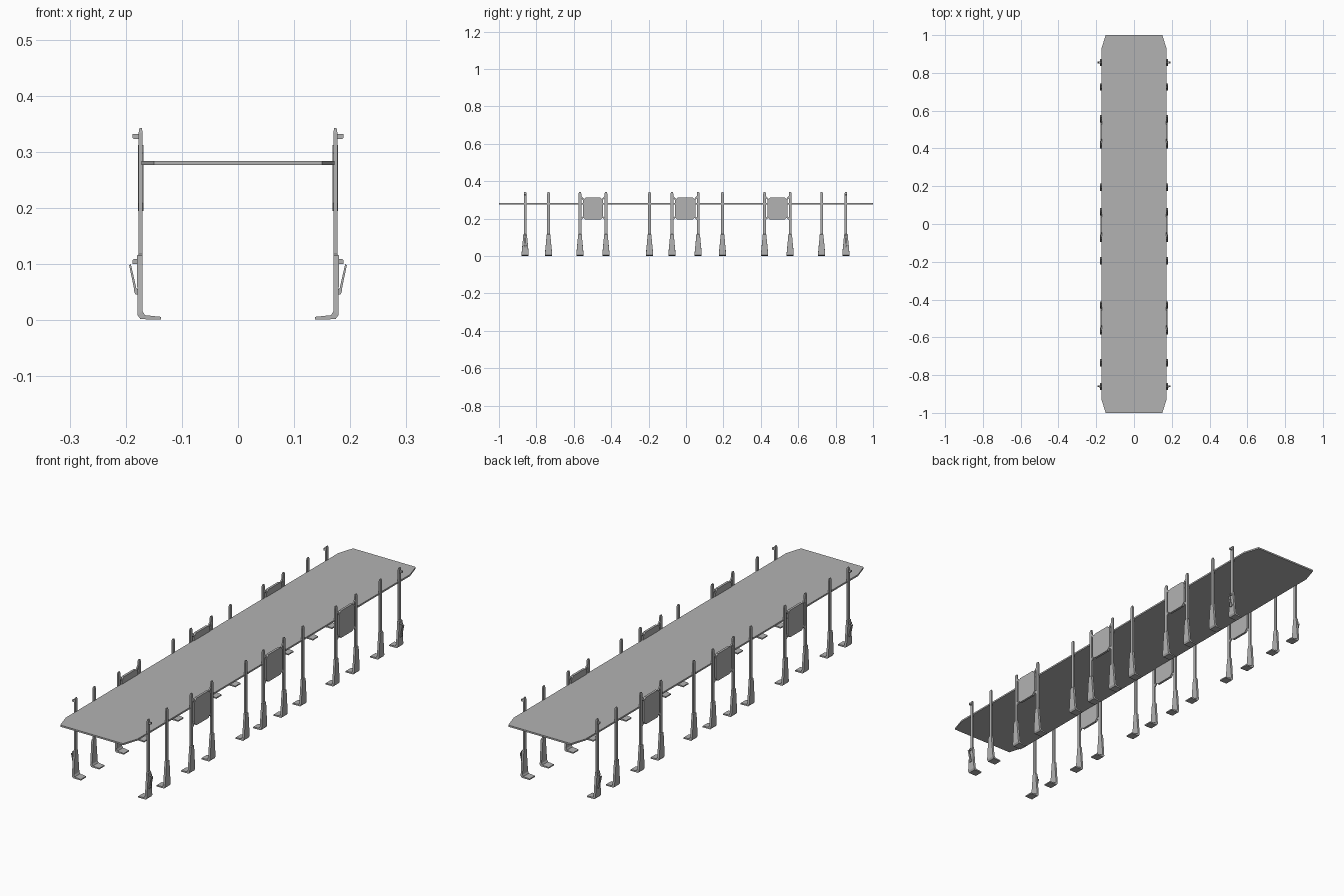
import bpy, bmesh

if "Cube" in bpy.data.objects:
    bpy.data.objects.remove(bpy.data.objects["Cube"])

GREY = bpy.data.materials.new("mid_grey")
GREY.diffuse_color = (.45, .45, .45, 1)
GREY.use_nodes = True
GREY.node_tree.nodes["Principled BSDF"].inputs["Base Color"].default_value = GREY.diffuse_color


def make_object(name, bm):
    bmesh.ops.recalc_face_normals(bm, faces=bm.faces[:])
    me = bpy.data.meshes.new(name)
    bm.to_mesh(me)
    bm.free()
    me.materials.append(GREY)
    ob = bpy.data.objects.new(name, me)
    bpy.context.collection.objects.link(ob)
    return ob


def prism(bm, pts, axis, a, b):
    """Extrude a 2D outline along x, y or z from a to b."""
    def place(p, t):
        return {'x': (t, p[0], p[1]), 'y': (p[0], t, p[1]), 'z': (p[0], p[1], t)}[axis]
    lo = [bm.verts.new(place(p, a)) for p in pts]
    hi = [bm.verts.new(place(p, b)) for p in pts]
    bm.faces.new(lo)
    bm.faces.new(hi[::-1])
    n = len(pts)
    for i in range(n):
        j = (i + 1) % n
        bm.faces.new((lo[i], lo[j], hi[j], hi[i]))


def mirror_x(ob):
    m = ob.modifiers.new("Mirror", 'MIRROR')
    m.use_axis = (True, False, False)
    return ob


# Long deck with clipped corners
bm = bmesh.new()
prism(bm, [(-.15, -1), (.15, -1), (.172, -.93), (.172, .93),
           (.15, 1), (-.15, 1), (-.172, .93), (-.172, -.93)], 'z', .277, .284)
make_object("deck", bm)

# Post: swept section (inner x, inner z, outer x, outer z, half width)
SECTIONS = [
    (.137, .006, .137, .001, .018),
    (.166, .009, .174, .002, .019),
    (.170, .016, .179, .009, .019),
    (.170, .100, .180, .100, .011),
    (.170, .115, .180, .115, .010),
    (.170, .118, .177, .118, .007),
    (.170, .335, .177, .335, .007),
    (.1715, .343, .1755, .343, .005),
]


def post(name, y):
    bm = bmesh.new()
    rings = []
    for xi, zi, xo, zo, w in SECTIONS:
        rings.append([bm.verts.new(c) for c in
                      ((xi, y - w, zi), (xi, y + w, zi), (xo, y + w, zo), (xo, y - w, zo))])
    bm.faces.new(rings[0])
    bm.faces.new(rings[-1])
    for r, s in zip(rings, rings[1:]):
        for i in range(4):
            j = (i + 1) % 4
            bm.faces.new((r[i], r[j], s[j], s[i]))
    mirror_x(make_object(name, bm))


POSTS = [-.86, -.735, -.567, -.428, -.195, -.075, .065, .195, .42, .557, .725, .855]
for i, y in enumerate(POSTS):
    post(f"post_{i + 1}", y)

# Hooks and slanted levers on the end posts
for i, y in enumerate((POSTS[0], POSTS[-1])):
    bm = bmesh.new()
    prism(bm, [(.174, .323), (.186, .323), (.188, .325), (.188, .332), (.174, .332)],
          'y', y - .004, y + .004)
    prism(bm, [(.174, .100), (.188, .100), (.188, .107), (.186, .109), (.174, .109)],
          'y', y - .004, y + .004)
    prism(bm, [(.176, .046), (.183, .046), (.186, .054), (.182, .058), (.176, .052)],
          'y', y - .006, y + .006)
    prism(bm, [(.180, .052), (.184, .050), (.194, .098), (.191, .100)],
          'y', y - .004, y + .004)
    mirror_x(make_object(f"end_post_hooks_{i + 1}", bm))

# Side panels held by corner straps between paired posts
for i, k in enumerate((2, 5, 8)):
    y0, y1 = POSTS[k], POSTS[k + 1]
    c, h = (y0 + y1) / 2, (y1 - y0) / 2
    w, ch, zl, zh = h - .015, .014, .195, .312
    bm = bmesh.new()
    prism(bm, [(c - w + ch, zl), (c + w - ch, zl), (c + w, zl + ch), (c + w, zh - ch),
               (c + w - ch, zh), (c - w + ch, zh), (c - w, zh - ch), (c - w, zl + ch)],
          'x', .1685, .1785)
    for s in (-1, 1):
        for zp, zq in ((.188, .212), (.328, .300)):
            d = .006 if zp < zq else -.006
            prism(bm, [(c + s * (h + .004), zp - d), (c + s * (h + .004), zp + d),
                       (c + s * (w - .006), zq + d), (c + s * (w - .006), zq - d)],
                  'x', .1705, .1765)
    mirror_x(make_object(f"side_panel_{i + 1}", bm))
